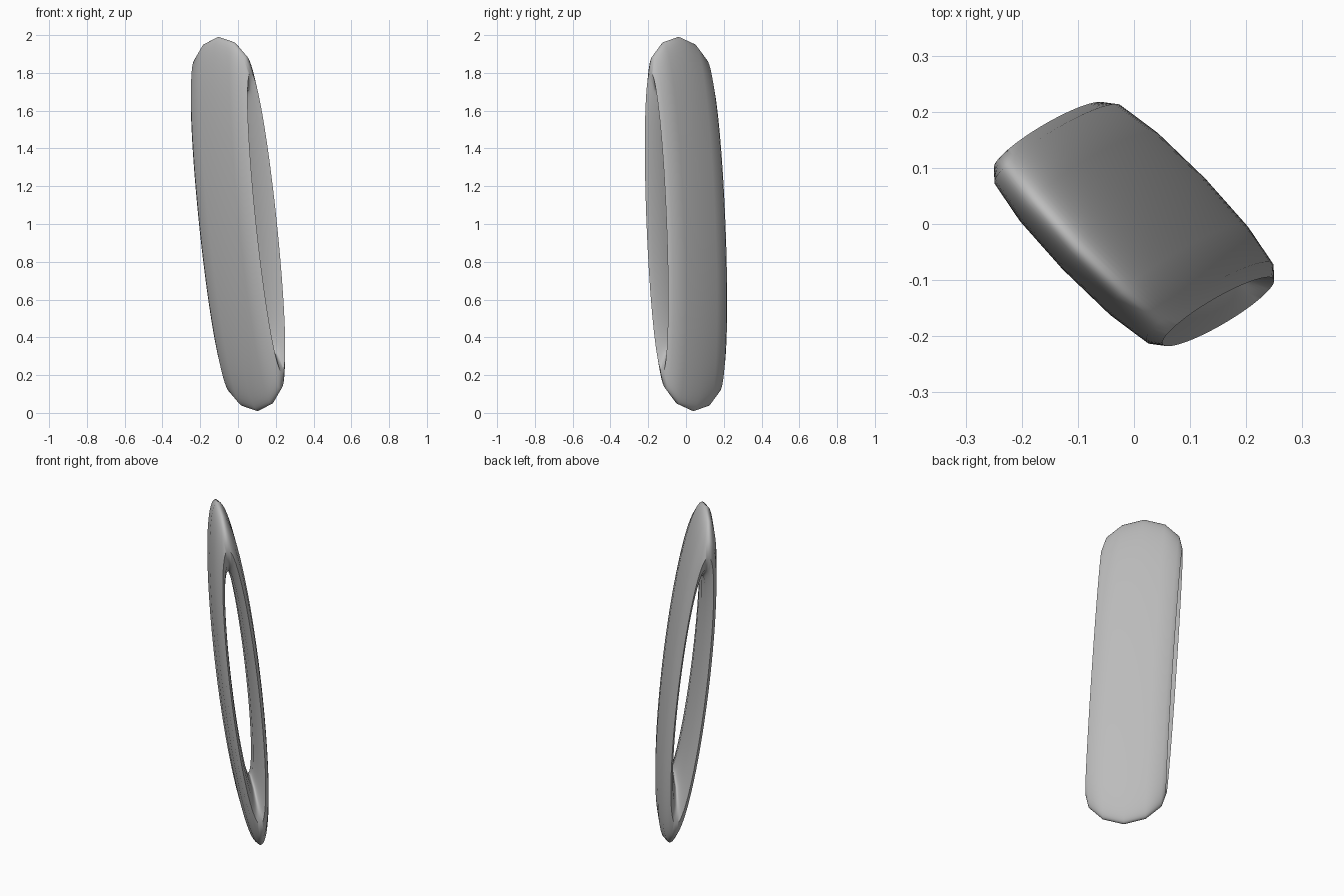
import bpy, bmesh, math
from mathutils import Vector, Matrix

cube = bpy.data.objects.get("Cube")
if cube:
    bpy.data.objects.remove(cube, do_unlink=True)

# Plain grey finish
grey = bpy.data.materials.new("plain_grey")
grey.use_nodes = True
colour = (0.5, 0.5, 0.5, 1)
grey.diffuse_color = colour
grey.node_tree.nodes["Principled BSDF"].inputs["Base Color"].default_value = colour

# Leaning frame of the ring: long direction, hole axis, narrow direction
long_dir = Vector((-0.105, -0.04, 1)).normalized()
axis = Vector((0.15, -0.156, 0.0095)).normalized()
narrow_dir = long_dir.cross(axis).normalized()
centre = Vector((0, 0, 1))

# Half of the band section: axial offset, long radius, narrow radius
half = [(0, 0.997, 0.107), (0.115, 0.963, 0.104), (0.195, 0.885, 0.093),
        (0.217, 0.80, 0.076), (0.19, 0.71, 0.064), (0.11, 0.635, 0.053),
        (0, 0.605, 0.049)]
section = half + [(-s, a, b) for s, a, b in half[-2:0:-1]]

# Sweep the section round the tall oval
SEGMENTS = 96
bm = bmesh.new()
loops = []
for i in range(SEGMENTS):
    t = math.tau * i / SEGMENTS
    loops.append([bm.verts.new(centre + axis * s + long_dir * (a * math.cos(t))
                               + narrow_dir * (b * math.sin(t)))
                  for s, a, b in section])
count = len(section)
for i in range(SEGMENTS):
    here, there = loops[i], loops[(i + 1) % SEGMENTS]
    for j in range(count):
        k = (j + 1) % count
        bm.faces.new((here[j], here[k], there[k], there[j]))
bmesh.ops.recalc_face_normals(bm, faces=bm.faces)

mesh = bpy.data.meshes.new("oval_band")
bm.to_mesh(mesh)
bm.free()
mesh.materials.append(grey)
band = bpy.data.objects.new("oval_band", mesh)
bpy.context.collection.objects.link(band)

# Smooth surface with a crisp rim
bpy.context.view_layer.objects.active = band
band.select_set(True)
bpy.ops.object.shade_smooth_by_angle(angle=math.radians(50))
